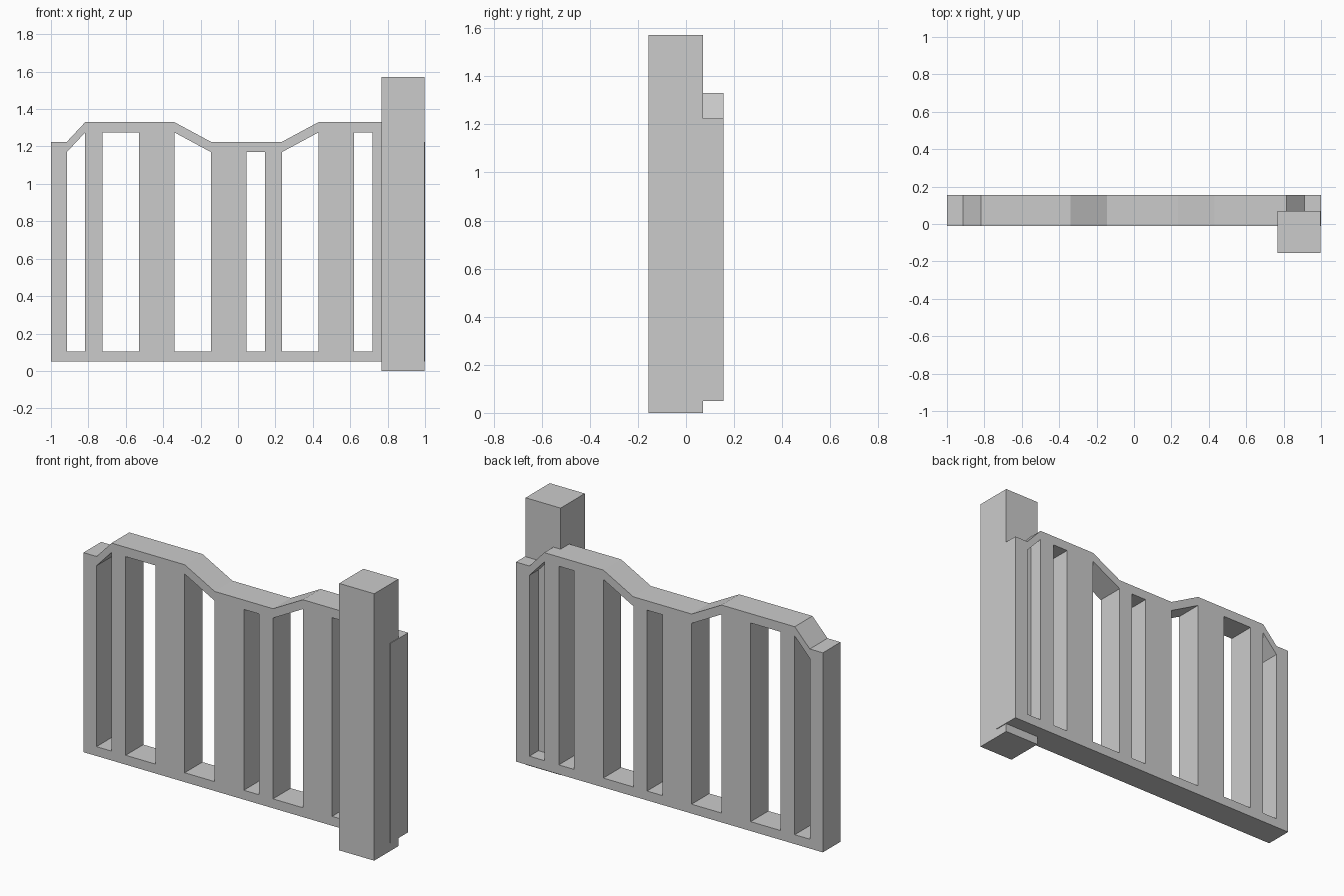
import bpy
import bmesh

cube = bpy.data.objects.get("Cube")
if cube:
    bpy.data.objects.remove(cube, do_unlink=True)

grey = bpy.data.materials.new("plain_grey")
grey.use_nodes = True
colour = (0.6, 0.6, 0.6, 1.0)
grey.diffuse_color = colour
grey.node_tree.nodes["Principled BSDF"].inputs["Base Color"].default_value = colour


def finish(bm, name):
    """Turn a bmesh into a grey, flat-shaded object."""
    bmesh.ops.recalc_face_normals(bm, faces=bm.faces)
    mesh = bpy.data.meshes.new(name)
    bm.to_mesh(mesh)
    bm.free()
    mesh.materials.append(grey)
    obj = bpy.data.objects.new(name, mesh)
    bpy.context.collection.objects.link(obj)
    return obj


# Slatted panel: columns between the stations alternate slat, gap, slat...
LOW, HIGH = 1.225, 1.33
stations = [(-1.0, LOW), (-0.915, LOW), (-0.817, HIGH), (-0.725, HIGH),
            (-0.53, HIGH), (-0.34, HIGH), (-0.145, LOW), (0.045, LOW),
            (0.145, LOW), (0.235, LOW), (0.43, HIGH), (0.62, HIGH),
            (0.72, HIGH), (0.815, HIGH), (0.912, LOW), (1.0, LOW)]
FRONT, BACK = -0.01, 0.155
BOTTOM, RAIL = 0.05, 0.055

bm = bmesh.new()
columns = [[bm.verts.new((x, FRONT, z))
            for z in (BOTTOM, BOTTOM + RAIL, top - RAIL, top)]
           for x, top in stations]
for i, (a, b) in enumerate(zip(columns, columns[1:])):
    for row in range(3):
        if row == 1 and i % 2 == 1:      # open gap between the rails
            continue
        bm.faces.new((a[row], b[row], b[row + 1], a[row + 1]))
# Give the panel its thickness, keeping the front faces
result = bmesh.ops.extrude_face_region(bm, geom=bm.faces[:], use_keep_orig=True)
moved = [g for g in result["geom"] if isinstance(g, bmesh.types.BMVert)]
bmesh.ops.translate(bm, verts=moved, vec=(0, BACK - FRONT, 0))
finish(bm, "slatted_panel")

# Square post in front of the panel's left end
bm = bmesh.new()
bmesh.ops.create_cube(bm, size=1)
bmesh.ops.scale(bm, verts=bm.verts, vec=(0.228, 0.225, 1.572))
bmesh.ops.translate(bm, verts=bm.verts, vec=(0.882, -0.0425, 0.786))
finish(bm, "gate_post")
